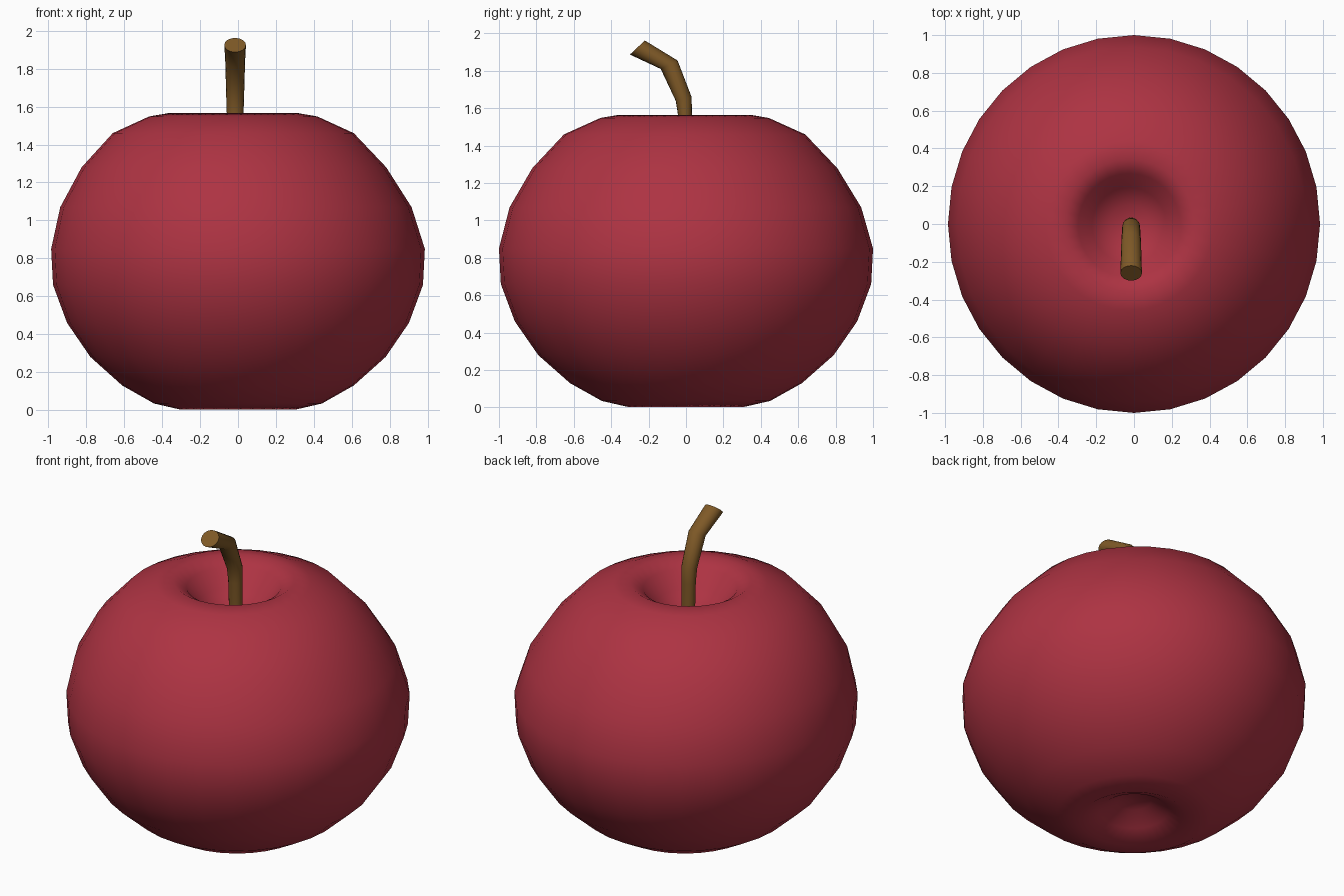
import bpy, bmesh, math

if "Cube" in bpy.data.objects:
    bpy.data.objects.remove(bpy.data.objects["Cube"])

def material(name, rgb):
    m = bpy.data.materials.new(name)
    m.diffuse_color = (*rgb, 1)
    m.use_nodes = True
    m.node_tree.nodes["Principled BSDF"].inputs["Base Color"].default_value = m.diffuse_color
    return m

def loft(name, rings, sides, mat, angle):
    """Skin a stack of point loops and close both ends with a flat cap."""
    bm = bmesh.new()
    loops = [[bm.verts.new(ring(2 * math.pi * i / sides)) for i in range(sides)]
             for ring in rings]
    for a, b in zip(loops, loops[1:]):
        for i in range(sides):
            j = (i + 1) % sides
            bm.faces.new((a[i], a[j], b[j], b[i]))
    bm.faces.new(loops[0][::-1])
    bm.faces.new(loops[-1])
    bmesh.ops.recalc_face_normals(bm, faces=bm.faces)
    mesh = bpy.data.meshes.new(name)
    bm.to_mesh(mesh)
    bm.free()
    mesh.materials.append(mat)
    ob = bpy.data.objects.new(name, mesh)
    bpy.context.collection.objects.link(ob)
    bpy.ops.object.select_all(action='DESELECT')
    ob.select_set(True)
    bpy.context.view_layer.objects.active = ob
    bpy.ops.object.shade_smooth_by_angle(angle=math.radians(angle))
    return ob

red = material("apple red", (0.42, 0.033, 0.055))
brown = material("stem brown", (0.21, 0.10, 0.02))

# Fruit body: radius and height, from the lower hollow to the upper hollow
profile = [(0.01, 0.13), (0.10, 0.12), (0.20, 0.055), (0.31, 0.003), (0.45, 0.035),
           (0.62, 0.13), (0.79, 0.28), (0.915, 0.46), (0.99, 0.66), (1.0, 0.85),
           (0.94, 1.07), (0.815, 1.28), (0.645, 1.46), (0.45, 1.548), (0.35, 1.565),
           (0.275, 1.52), (0.20, 1.42), (0.11, 1.36), (0.01, 1.345)]

def body_ring(r, z):
    # the crown leans slightly to the left
    lean = -0.025 * max(0, min(1, (z - 0.85) / 0.5))
    return lambda t: (0.985 * r * math.cos(t) + lean, r * math.sin(t) + lean * 0.3, z)

loft("fruit_body", [body_ring(r, z) for r, z in profile], 32, red, 80)

# Bent stem: front edge (y, z), back edge (y, z), half width
stem = [(-0.035, 1.30, 0.035, 1.30, 0.04), (-0.042, 1.56, 0.032, 1.56, 0.044),
        (-0.055, 1.64, 0.03, 1.66, 0.047), (-0.135, 1.81, -0.045, 1.855, 0.052),
        (-0.30, 1.887, -0.22, 1.962, 0.057)]

def stem_ring(y0, z0, y1, z1, w):
    return lambda t: (-0.015 + w * math.cos(t),
                      (y0 + y1) / 2 + (y1 - y0) / 2 * math.sin(t),
                      (z0 + z1) / 2 + (z1 - z0) / 2 * math.sin(t))

loft("stem", [stem_ring(*s) for s in stem], 16, brown, 40)
